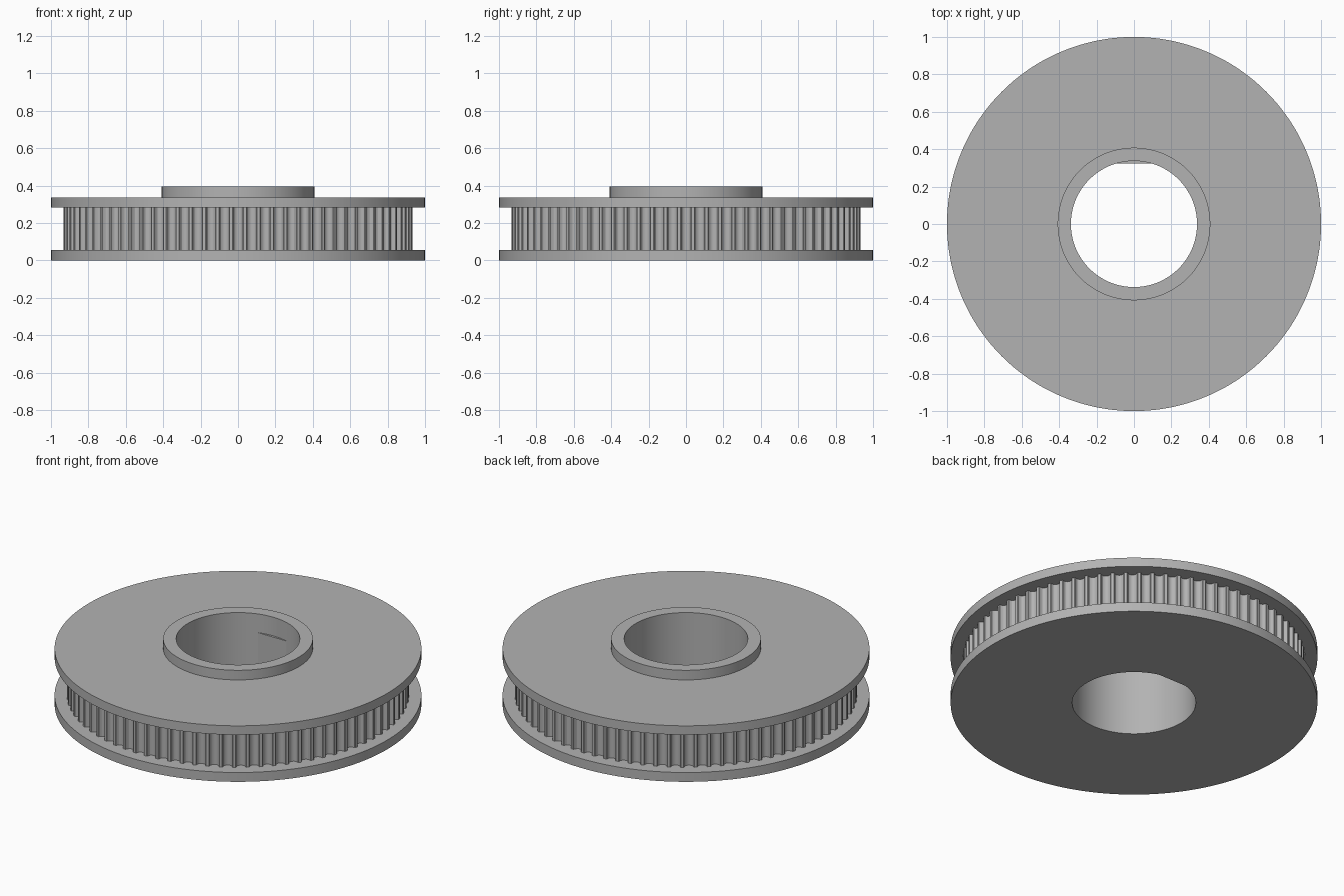
import bpy, bmesh
from math import sin, cos, pi, atan2, hypot, radians

if "Cube" in bpy.data.objects:
    bpy.data.objects.remove(bpy.data.objects["Cube"])

TEETH = 80
FLANGE_R, TOOTH_R, HUB_R, BORE_R = 1.0, 0.933, 0.408, 0.337
Z_LOW, Z_HIGH, Z_FLANGE, Z_HUB = 0.056, 0.283, 0.337, 0.395
FLAT_Y = 0.3235

# one half of a rounded belt groove: (half width, depth)
HALF = [(0.0290, 0), (0.0262, 0.002), (0.0246, 0.007), (0.0230, 0.0127),
        (0.0190, 0.020), (0.0104, 0.0262)]
GROOVE = [(-w, d) for w, d in HALF] + [(0, 0.0283)] + [(w, d) for w, d in reversed(HALF)]

grey = bpy.data.materials.new("plain grey")
grey.use_nodes = True
colour = (0.45, 0.45, 0.45, 1)
grey.diffuse_color = colour
grey.node_tree.nodes["Principled BSDF"].inputs["Base Color"].default_value = colour

# toothed outline in polar form, shared by every part so that edges meet
outline = []
for t in range(TEETH):
    start = -pi / 2 + 2 * pi * t / TEETH
    for w, d in GROOVE:
        outline.append((start + atan2(w, TOOTH_R - d), hypot(w, TOOTH_R - d)))
    outline.append((start + pi / TEETH, TOOTH_R))


def circle(r, z):
    return [(r * cos(a), r * sin(a), z) for a, _ in outline]


def gear(z):
    return [(r * cos(a), r * sin(a), z) for a, r in outline]


def flat_bore(z):
    return [(x, min(y, FLAT_Y), z) for x, y, z in circle(BORE_R, z)]


def skin(name, *loops):
    """Bridge successive rings into one surface."""
    bm = bmesh.new()
    rings = [[bm.verts.new(p) for p in loop] for loop in loops]
    n = len(outline)
    for a, b in zip(rings, rings[1:]):
        for i in range(n):
            j = (i + 1) % n
            bm.faces.new((a[i], a[j], b[j], b[i]))
    bmesh.ops.remove_doubles(bm, verts=bm.verts[:], dist=1e-6)
    mesh = bpy.data.meshes.new(name)
    bm.to_mesh(mesh)
    bm.free()
    mesh.materials.append(grey)
    ob = bpy.data.objects.new(name, mesh)
    bpy.context.collection.objects.link(ob)
    bpy.ops.object.select_all(action='DESELECT')
    ob.select_set(True)
    bpy.context.view_layer.objects.active = ob
    bpy.ops.object.shade_smooth_by_angle(angle=radians(25))


# flanges either side of the belt seat
skin("lower_flange", flat_bore(0), circle(FLANGE_R, 0), circle(FLANGE_R, Z_LOW), gear(Z_LOW))
skin("toothed_rim", gear(Z_LOW), gear(Z_HIGH))
skin("upper_flange", gear(Z_HIGH), circle(FLANGE_R, Z_HIGH),
     circle(FLANGE_R, Z_FLANGE), circle(HUB_R, Z_FLANGE))

# raised hub collar and the bore with its flat below a small ledge
skin("hub_collar", circle(HUB_R, Z_FLANGE), circle(HUB_R, Z_HUB), circle(BORE_R, Z_HUB))
skin("shaft_bore", circle(BORE_R, Z_HUB), circle(BORE_R, Z_HIGH),
     flat_bore(Z_HIGH), flat_bore(0))
